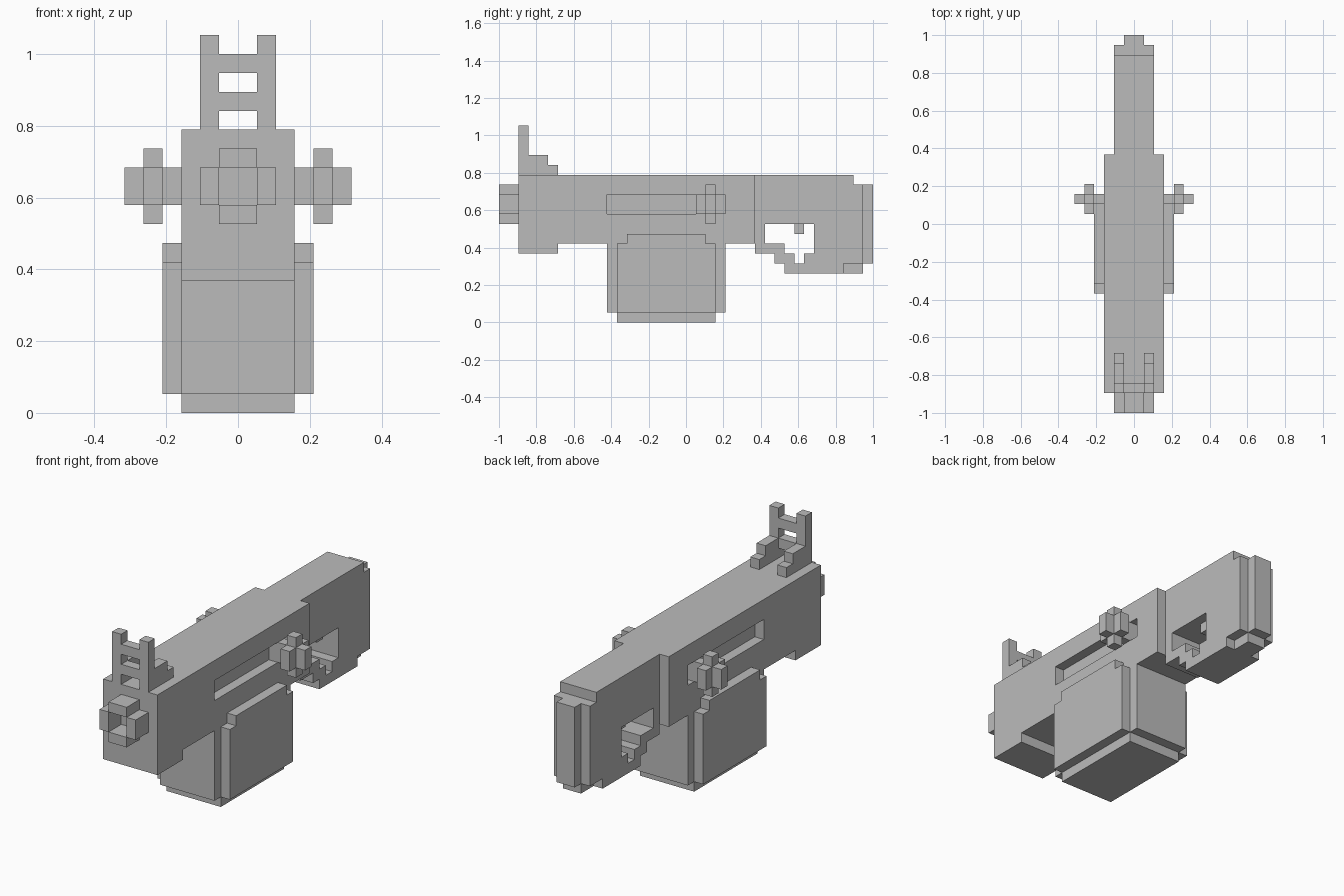
import bpy
import bmesh

if "Cube" in bpy.data.objects:
    bpy.data.objects.remove(bpy.data.objects["Cube"], do_unlink=True)

U = 2 / 38  # one grid block

grey = bpy.data.materials.new("plain_grey")
grey.use_nodes = True
grey.diffuse_color = (0.5, 0.5, 0.5, 1)
grey.node_tree.nodes["Principled BSDF"].inputs["Base Color"].default_value = (0.5, 0.5, 0.5, 1)


def rect(y0, y1, z0, z1):
    return [(y0, z0), (y1, z0), (y1, z1), (y0, z1)]


def slab(name, x0, x1, profile):
    """Extrude a side profile, in blocks, from x0 to x1."""
    bm = bmesh.new()
    face = bm.faces.new([bm.verts.new((x0 * U, y * U - 1, z * U)) for y, z in profile])
    grown = bmesh.ops.extrude_face_region(bm, geom=[face])["geom"]
    moved = [v for v in grown if isinstance(v, bmesh.types.BMVert)]
    bmesh.ops.translate(bm, verts=moved, vec=((x1 - x0) * U, 0, 0))
    bmesh.ops.recalc_face_normals(bm, faces=bm.faces)
    mesh = bpy.data.meshes.new(name)
    bm.to_mesh(mesh)
    bm.free()
    mesh.materials.append(grey)
    obj = bpy.data.objects.new(name, mesh)
    bpy.context.collection.objects.link(obj)
    return obj


def pair(name, x0, x1, profile):
    """The same slab on both sides."""
    slab("left_" + name, x0, x1, profile)
    slab("right_" + name, -x1, -x0, profile)


def cut(obj, x0, x1, profile):
    """Carve a slab out of an object."""
    cutter = slab("cutter", x0, x1, profile)
    cutter.hide_render = True
    mod = obj.modifiers.new("cut", "BOOLEAN")
    mod.operation = "DIFFERENCE"
    mod.solver = "EXACT"
    mod.object = cutter
    bpy.context.view_layer.objects.active = obj
    bpy.ops.object.modifier_apply(modifier=mod.name)
    bpy.data.objects.remove(cutter, do_unlink=True)


# Body with a lowered nose and a slot in each side
body = slab("body", -3, 3, [(2, 7), (6, 7), (6, 8), (26, 8), (26, 15), (2, 15)])
for x0, x1 in ((2, 4), (-4, -2)):
    cut(body, x0, x1, rect(11, 23, 11, 13))

# Cross-shaped side handles on rods set in the slots
cross = [(21, 10), (22, 10), (22, 11), (23, 11), (23, 13), (22, 13),
         (22, 14), (21, 14), (21, 13), (20, 13), (20, 11), (21, 11)]
pair("handle_cross", 4, 5, cross)
pair("handle_rod", 2, 4, rect(21, 22, 11, 13))
pair("handle_tip", 5, 6, rect(21, 22, 11, 13))

# Hollow muzzle
slab("muzzle_top", -1, 1, rect(0, 2, 13, 14))
slab("muzzle_bottom", -1, 1, rect(0, 2, 10, 11))
pair("muzzle_side", 1, 2, rect(0, 2, 11, 13))

# Sight: two stepped posts joined by bars
pair("sight_post", 1, 2, [(2, 15), (6, 15), (6, 16), (5, 16), (5, 17),
                          (3, 17), (3, 20), (2, 20)])
for name, z in (("lower", 16), ("upper", 18)):
    slab("sight_" + name + "_bar", -1, 1, rect(2, 3, z, z + 1))

# Magazine with side plates and a base
slab("magazine", -3, 3, rect(11, 23, 1, 8))
slab("magazine_base", -3, 3, rect(12, 22, 0, 1))
pair("magazine_plate", 3, 4, [(12, 1), (22, 1), (22, 8), (21, 8), (21, 9),
                              (13, 9), (13, 8), (12, 8)])

# Stock with a stepped trigger opening
stock = slab("stock", -2, 2, [(26, 7), (28, 7), (28, 6), (29, 6), (29, 5), (35, 5), (35, 6),
                              (37, 6), (37, 14), (36, 14), (36, 15), (26, 15)])
cut(stock, -3, 3, [(27, 8), (29, 8), (29, 7), (30, 7), (30, 6), (31, 6),
                   (31, 7), (32, 7), (32, 10), (27, 10)])
slab("trigger", -1, 1, rect(30, 31, 9, 10))
slab("stock_foot", -1, 1, rect(35, 37, 5, 6))
slab("butt_plate", -1, 1, rect(37, 38, 6, 14))
